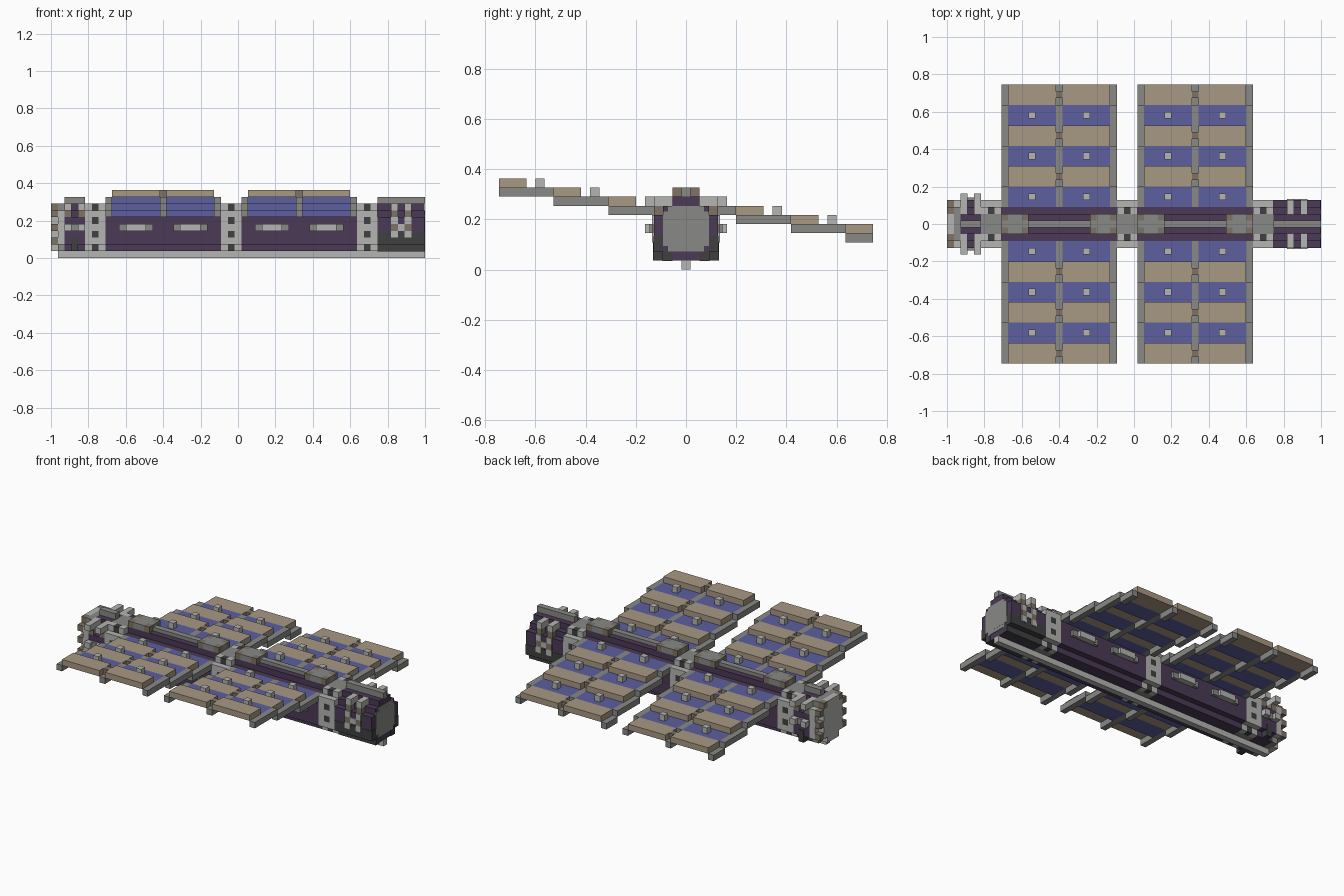
import bpy, bmesh
from mathutils import Vector

cube = bpy.data.objects.get("Cube")
if cube:
    bpy.data.objects.remove(cube)

V = 2 / 55          # size of one building cell
MID = 20.5          # cell coordinate of the centre line in y

COLOURS = {
    "tan": (.39, .32, .23), "panel_blue": (.11, .115, .35), "hull_purple": (.07, .042, .09),
    "grey": (.25, .25, .24), "light_grey": (.46, .46, .45), "charcoal": (.05, .05, .052),
    "brown": (.21, .17, .13),
}
MATS = {}
for name, rgb in COLOURS.items():
    m = bpy.data.materials.new(name)
    m.use_nodes = True
    m.diffuse_color = (*rgb, 1)
    m.node_tree.nodes["Principled BSDF"].inputs["Base Color"].default_value = (*rgb, 1)
    MATS[name] = m


class Part:
    """Collects cell-aligned boxes into one object."""
    def __init__(self, name):
        self.name, self.bm, self.used = name, bmesh.new(), []

    def slot(self, colour):
        if colour not in self.used:
            self.used.append(colour)
        return self.used.index(colour)

    def box(self, colour, x, y, z):
        lo = Vector((x[0] * V - 1, (y[0] - MID) * V, z[0] * V))
        hi = Vector((x[1] * V - 1, (y[1] - MID) * V, z[1] * V))
        verts = bmesh.ops.create_cube(self.bm, size=1)["verts"]
        for v in verts:
            v.co = (lo + hi) / 2 + v.co * (hi - lo)
        for f in {f for v in verts for f in v.link_faces}:
            f.material_index = self.slot(colour)

    def pair(self, colour, x, y, z):
        """A box and its reflection across the centre line."""
        self.box(colour, x, y, z)
        self.box(colour, x, (2 * MID - y[1], 2 * MID - y[0]), z)

    def done(self):
        me = bpy.data.meshes.new(self.name)
        self.bm.to_mesh(me)
        self.bm.free()
        for c in self.used:
            me.materials.append(MATS[c])
        ob = bpy.data.objects.new(self.name, me)
        bpy.context.collection.objects.link(ob)
        return ob


def hull(p, x0, x1):
    """Stepped round hull section."""
    for z0, z1, y0 in ((1, 2, 18), (2, 6, 17), (6, 7, 18), (7, 8, 19)):
        p.box("hull_purple", (x0, x1), (y0, 2 * MID - y0), (z0, z1))


# Stepped solar wings, one sloping sheet across the hull at each bay
def wing(name, x0):
    p = Part(name)
    rails = (x0, x0 + 8, x0 + 16)
    # Rails step down by one cell towards the back
    for y0, y1, z in ((0, 6, 8), (6, 12, 7), (12, 18, 6), (23, 26, 6),
                      (26, 32, 5), (32, 38, 4), (38, 41, 3)):
        for r in rails:
            p.box("grey", (r, r + 1), (y0, y1), (z, z + 1))
    # Blue cells with a stud each, and raised tan slats
    blue = ((3, 8), (9, 7), (15, 6), (23, 6), (29, 5), (35, 4))
    slat = ((0, 9), (6, 8), (12, 7), (26, 6), (32, 5), (38, 4))
    for a, b in ((x0 + 1, x0 + 8), (x0 + 9, x0 + 16)):
        for y, z in blue:
            p.box("panel_blue", (a, b), (y, y + 3), (z, z + 1))
            stud = x0 + 4 if a == x0 + 1 else x0 + 12
            p.box("light_grey", (stud, stud + 1), (y + 1, y + 2), (z + 1, z + 2))
        for y, z in slat:
            p.box("tan", (a, b), (y, y + 3), (z, z + 1))
    for y, z in slat:
        p.box("brown", (x0 + 8, x0 + 9), (y + 1, y + 2), (z, z + 1))
    p.done()


# Main hull bay with side handles and roof pads
def bay(name, x0):
    p = Part(name)
    hull(p, x0, x0 + 17)
    p.box("grey", (x0, x0 + 17), (20, 21), (8, 8.6))
    for a in (x0, x0 + 13):
        p.box("grey", (a, a + 4), (20, 21), (8, 9))
        p.pair("brown", (a, a + 1), (19, 20), (8, 9))
        p.pair("grey", (a + 1, a + 3), (19, 20), (8, 9))
        p.pair("brown", (a + 3, a + 4), (19, 20), (8, 9))
    for a in (x0 + 2, x0 + 10):
        p.pair("grey", (a, a + 5), (16.5, 17), (4, 5))
        p.pair("light_grey", (a + 1, a + 4), (16, 17), (4, 5))
    p.done()


# Ribbed joint ring between hull bays
def joint(name, x0):
    p = Part(name)
    x = (x0, x0 + 3)
    for z in (2, 4, 6):
        p.box("light_grey", x, (17, 24), (z, z + 1))
    for z in (1, 3, 5, 7):
        inset = 18 if z in (1, 7) else 17
        for i, c in enumerate(("light_grey", "charcoal", "light_grey")):
            p.pair(c, (x0 + i, x0 + i + 1), (inset, inset + 1), (z, z + 1))
        p.box("grey", x, (inset + 1, 2 * MID - inset - 1), (z, z + 1))
    p.done()


for side, x0 in (("right", 8), ("left", 28)):
    wing(side + "_solar_wing", x0)
    bay(side + "_hull_bay", x0)
for i, x0 in enumerate((5, 25, 45)):
    joint("joint_ring_%d" % (i + 1), x0)

# Engine end with bands and nozzle blocks
p = Part("engine_section")
hull(p, 2, 5)
p.box("grey", (2, 5), (20, 21), (8, 9))
for x in (2, 4):
    p.pair("light_grey", (x, x + 1), (16, 19), (7, 8))
    p.pair("light_grey", (x, x + 1), (16, 17), (4, 5))
    p.pair("brown", (x, x + 1), (17, 18), (6, 7))
p.pair("grey", (2, 5), (16.6, 17), (4, 5))
p.pair("charcoal", (3, 4), (16.9, 18), (1, 3))
p.box("light_grey", (1, 2), (17, 24), (2, 7))
p.box("grey", (1, 2), (18, 23), (1, 8))
p.box("light_grey", (0, 1), (18, 23), (2, 7))
p.box("light_grey", (0, 1), (19, 22), (1, 8))
for z in (2, 4, 6):
    p.pair("brown", (0, 1), (17, 18), (z, z + 1))
p.pair("brown", (0, 1), (18, 19), (7, 8))
p.done()

# Nose end with collars, dark keel edges and round end plate
p = Part("nose_section")
hull(p, 48, 54.9)
p.box("grey", (48, 55), (20, 21), (8, 9))
p.pair("charcoal", (48, 55), (16.95, 18), (2, 3.7))
p.pair("charcoal", (48, 55), (17.95, 19), (.95, 2))
for x in (50, 52):
    p.pair("light_grey", (x, x + 1), (17, 19), (7, 8))
    p.pair("brown", (x, x + 1), (17, 18), (6, 7))
    p.pair("light_grey", (x, x + 1), (16.8, 18), (5, 6))
    p.pair("light_grey", (x, x + 1), (16.8, 18), (3, 4))
    p.pair("brown", (x, x + 1), (16.8, 18), (4, 5))
p.pair("light_grey", (51, 52), (16.8, 18), (4, 5))
for cut in (0, .5, 1):
    p.box("grey", (54.8, 55 - cut * .02), (18 + cut, 23 - cut), (1.5 + cut, 7.5 - cut)) if cut else \
        p.box("grey", (54.8, 55), (18, 23), (2.6, 6.4))
p.done()

# Long keel rail
p = Part("keel_rail")
p.box("light_grey", (1, 55), (20, 21), (0, 1))
p.done()
